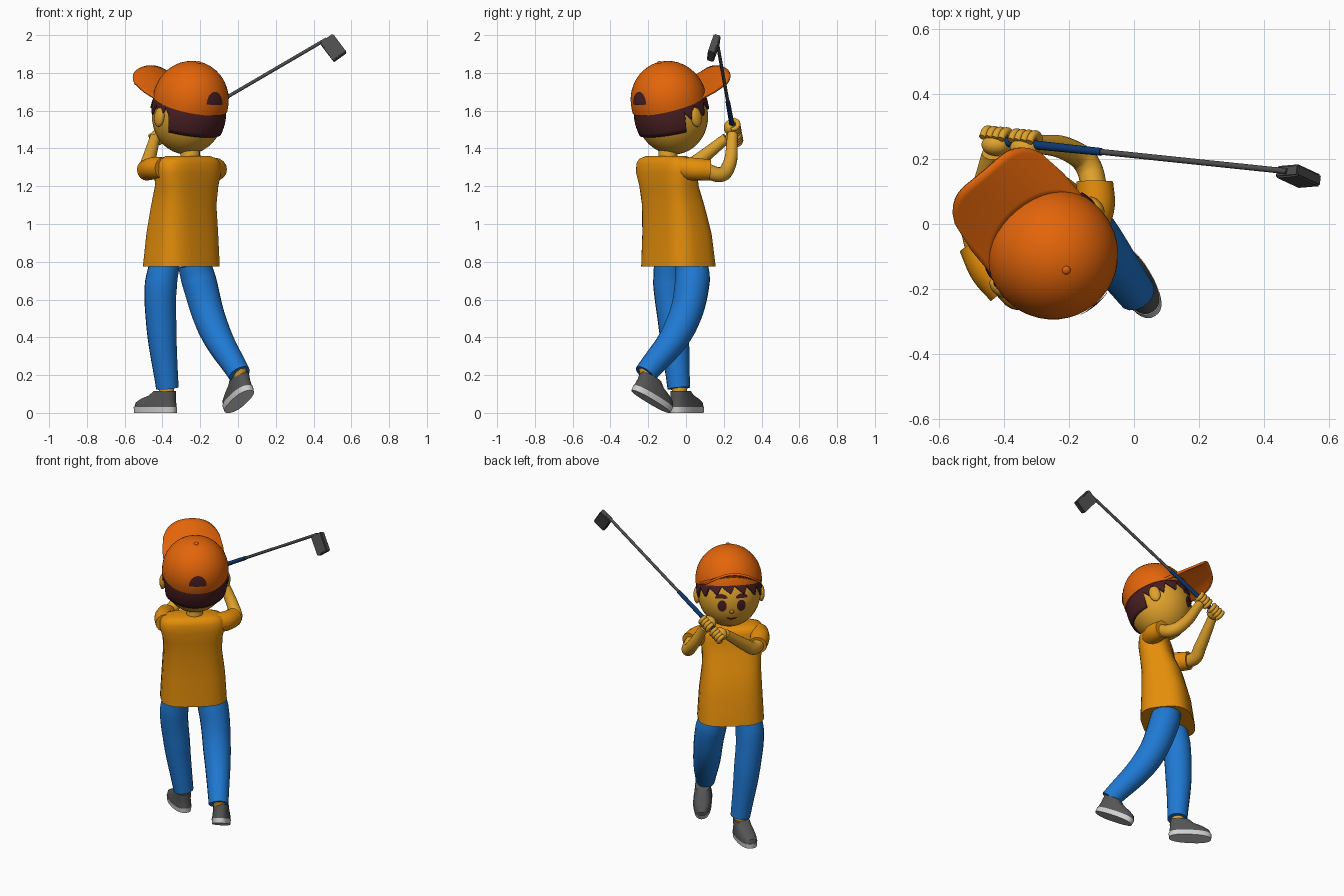
import bpy, bmesh
from math import sin, cos, pi, sqrt, radians, copysign
from mathutils import Vector, Matrix

if "Cube" in bpy.data.objects:
    bpy.data.objects.remove(bpy.data.objects["Cube"])


def material(name, *rgb):
    m = bpy.data.materials.new(name)
    m.use_nodes = True
    m.diffuse_color = (*rgb, 1)
    m.node_tree.nodes["Principled BSDF"].inputs["Base Color"].default_value = (*rgb, 1)
    return m


ORANGE = material("cap orange", .77, .13, .003)
SHIRT = material("shirt amber", .78, .27, .003)
SKIN = material("skin", .74, .36, .025)
DENIM = material("trouser blue", .014, .19, .65)
SHOE = material("shoe grey", .09, .09, .09)
SOLE = material("sole pale grey", .64, .64, .64)
HAIR = material("hair brown", .065, .013, .016)
METAL = material("club grey", .075, .075, .075)
GRIP = material("grip navy", .004, .04, .16)
NOSE = material("nose tan", .55, .18, .01)


def finish(ob, mat, angle=40):
    if not ob.data.materials:
        ob.data.materials.append(mat)
    bpy.ops.object.select_all(action='DESELECT')
    ob.select_set(True)
    bpy.context.view_layer.objects.active = ob
    bpy.ops.object.shade_smooth_by_angle(angle=radians(angle))
    return ob


def from_bmesh(name, bm, mat, matrix=Matrix(), angle=40):
    bmesh.ops.remove_doubles(bm, verts=bm.verts, dist=1e-5)
    bmesh.ops.recalc_face_normals(bm, faces=bm.faces)
    bm.transform(matrix)
    me = bpy.data.meshes.new(name)
    bm.to_mesh(me)
    bm.free()
    ob = bpy.data.objects.new(name, me)
    bpy.context.collection.objects.link(ob)
    return finish(ob, mat, angle)


def grid(rows, closed=True, caps=True):
    """Skin rows of points into a surface."""
    bm = bmesh.new()
    vs = [[bm.verts.new(p) for p in row] for row in rows]
    n = len(vs[0])
    for r, s in zip(vs, vs[1:]):
        for i in range(n if closed else n - 1):
            j = (i + 1) % n
            bm.faces.new((r[i], r[j], s[j], s[i]))
    if caps:
        bm.faces.new(vs[0])
        bm.faces.new(vs[-1])
    return bm


def loft(name, rings, mat, matrix=Matrix(), p=2.0, turn=0, seg=36):
    """Stack superellipse rings given as x, y, z, half width, half depth."""
    rows = []
    for x, y, z, a, b in rings:
        row = []
        for i in range(seg):
            c, s = cos(2 * pi * i / seg), sin(2 * pi * i / seg)
            v = Vector((copysign(abs(c) ** (2 / p), c) * a, copysign(abs(s) ** (2 / p), s) * b, 0))
            row.append(Matrix.Rotation(turn, 3, 'Z') @ v + Vector((x, y, z)))
        rows.append(row)
    return from_bmesh(name, grid(rows), mat, matrix)


def tube(name, points, radii, mat):
    """Smooth round limb through the points."""
    cu = bpy.data.curves.new(name, 'CURVE')
    cu.dimensions, cu.bevel_depth, cu.bevel_resolution = '3D', 1, 6
    cu.use_fill_caps, cu.resolution_u = True, 8
    sp = cu.splines.new('BEZIER')
    sp.bezier_points.add(len(points) - 1)
    for bp, co, r in zip(sp.bezier_points, points, radii):
        bp.co, bp.radius = co, r
        bp.handle_left_type = bp.handle_right_type = 'AUTO'
    cu.materials.append(mat)
    ob = bpy.data.objects.new(name, cu)
    bpy.context.collection.objects.link(ob)
    bpy.ops.object.select_all(action='DESELECT')
    ob.select_set(True)
    bpy.context.view_layer.objects.active = ob
    bpy.ops.object.convert(target='MESH')
    return finish(bpy.context.object, mat, 50)


def ball(name, loc, size, mat, matrix=Matrix()):
    bm = bmesh.new()
    bmesh.ops.create_uvsphere(bm, u_segments=32, v_segments=20, radius=1)
    return from_bmesh(name, bm, mat, matrix @ Matrix.Translation(loc) @ Matrix.Diagonal((*size, 1)))


FACING = radians(40)
HEAD = (Matrix.Translation((-.265, -.074, 1.58)) @ Matrix.Rotation(FACING, 4, 'Z')
        @ Matrix.Rotation(radians(14), 4, 'X'))
CAP = HEAD @ Matrix.Rotation(radians(4), 4, 'X')
HR, HZ = .191, .213


def decal(name, cx, cz, rx, rz, mat, matrix=HEAD, side=1, z0=0, r=HR, h=HZ, bend=0, arch=False):
    """Thin painted patch laid on an ellipsoid."""
    rows = []
    for k in range(5):
        row = []
        for i in range(28):
            t = 2 * pi * i / 28
            s = max(0, sin(t)) if arch else sin(t)
            u = k / 4 * cos(t)
            x, z = cx + rx * u, cz + rz * (k / 4 * s + bend * u * u)
            y = r * sqrt(max(0, 1 - (x / r) ** 2 - ((z - z0) / h) ** 2)) + .004
            row.append((x, side * y, z))
        rows.append(row)
    from_bmesh(name, grid(rows, caps=False), mat, matrix)


# Head, ears and face
ball("head", (0, 0, 0), (HR, HR, HZ), SKIN, HEAD)
for side, label in ((1, "right"), (-1, "left")):
    ball(label + "_ear", (side * .195, 0, -.015), (.02, .034, .052), SKIN, HEAD)
    decal(label + "_eye", side * .058, -.055, .027, .036, HAIR)
    decal(label + "_eyebrow", side * .062, .006, .037, .014, HAIR, bend=-.6)
ball("nose", (0, .184, -.09), (.014, .016, .011), NOSE, HEAD)
decal("mouth", 0, -.14, .034, .006, HAIR, bend=1.5)


# Hair shell: long at the nape, swept pointed fringe in front
def hairline(t):
    if sin(t) < -.35:
        return -.078
    phase = (t * 2.4) % 1
    lock = phase / .7 if phase < .7 else (1 - phase) / .3
    sides = cos(t) ** 2
    return .065 - .02 * sides - (.045 + .025 * sides) * lock


rows = []
for k in range(9):
    row = []
    for i in range(200):
        t = 2 * pi * i / 200
        z = .1 + (hairline(t) - .1) * k / 8
        r = HR * 1.03 * sqrt(1 - (z / (HZ * 1.04)) ** 2)
        row.append((r * cos(t), r * sin(t), z))
    rows.append(row)
hair = from_bmesh("hair", grid(rows, caps=False), HAIR, HEAD)
mod = hair.modifiers.new("thickness", 'SOLIDIFY')
mod.thickness, mod.offset = .01, 0

# Cap crown, button, back opening and arched brim
CR, CH, CZ = .201, .212, .076
crown = [(0, 0, .058, CR, CR)]
crown += [(0, 0, CZ + CH * sin(a), CR * cos(a), CR * cos(a)) for a in [pi / 2 * k / 12.2 for k in range(13)]]
loft("cap_crown", crown, ORANGE, CAP, seg=40)
ball("cap_button", (0, 0, CZ + CH), (.013, .013, .008), ORANGE, CAP)
decal("cap_back_opening", -.002, .118, .054, .066, HAIR, CAP, side=-1, z0=CZ, r=CR, h=CH, arch=True)
rows = []
for k in range(9):
    v = k / 8
    row = []
    for i in range(25):
        u = i / 12 - 1
        inner = sqrt(max(0, .19 ** 2 - (.183 * u) ** 2))
        outer = .18 + .19 * (1 - abs(u) ** 4) ** .5
        row.append((.183 * u, inner + (outer - inner) * v, .112 + .035 * v - u * u * (.05 + .025 * v)))
    rows.append(row)
brim = from_bmesh("cap_brim", grid(rows, closed=False, caps=False), ORANGE, CAP)
mod = brim.modifiers.new("thickness", 'SOLIDIFY')
mod.thickness, mod.offset = .014, 0

# Neck and shirt
tube("neck", [(-.25, -.1, 1.3), (-.255, -.09, 1.44)], [.052, .05], SKIN)
loft("shirt", [(-.30, -.04, .775, .2, .157), (-.295, -.048, .95, .19, .142), (-.287, -.068, 1.1, .177, .122),
               (-.272, -.09, 1.2, .18, .105), (-.266, -.102, 1.27, .195, .1), (-.265, -.105, 1.32, .192, .095),
               (-.265, -.105, 1.345, .175, .085), (-.264, -.105, 1.36, .13, .06)],
     SHIRT, p=3, turn=FACING)

# Arms: sleeve and bent forearm
tube("right_sleeve", [(-.15, -.02, 1.295), (-.12, .05, 1.29), (-.12, .13, 1.285)], [.06, .06, .056], SHIRT)
tube("left_sleeve", [(-.395, -.2, 1.295), (-.445, -.14, 1.295), (-.485, -.06, 1.285)], [.058, .06, .056], SHIRT)
tube("right_arm", [(-.12, .1, 1.285), (-.145, .185, 1.262), (-.19, .222, 1.298), (-.31, .248, 1.475)],
     [.04, .04, .037, .028], SKIN)
tube("left_arm", [(-.475, -.09, 1.285), (-.49, -.01, 1.285), (-.477, .05, 1.325), (-.44, .215, 1.455)],
     [.04, .04, .038, .028], SKIN)

# Club: grip, shaft and tilted block head
BUTT, TIP = Vector((-.45, .258, 1.443)), Vector((.47, .162, 1.98))
AXIS = (TIP - BUTT).normalized()
joint = BUTT.lerp(TIP, .38)
tube("club_grip", [BUTT, joint], [.015, .012], GRIP)
tube("club_shaft", [joint, TIP], [.009, .009], METAL)
down = Vector((.58, -.27, -.77)).normalized()
thick = Vector((.1, .95, -.25))
thick = (thick - down * thick.dot(down)).normalized()
across = down.cross(thick)
block = Matrix((across, thick, down)).transposed().to_4x4()
bm = bmesh.new()
bmesh.ops.create_cube(bm, size=1)
bmesh.ops.scale(bm, vec=(.085, .038, .124), verts=bm.verts)
bmesh.ops.bevel(bm, geom=bm.edges[:], offset=.005, segments=2, affect='EDGES')
from_bmesh("club_head", bm, METAL, Matrix.Translation((.505, .147, 1.932)) @ block, angle=60)

# Hands: palm with four fingers curled round the grip
side_dir = AXIS.cross(Vector((0, 0, 1))).normalized()
up_dir = side_dir.cross(AXIS)
for label, t in (("right", .125), ("left", .03)):
    p = BUTT.lerp(TIP, t)
    ball(label + "_palm", p + Vector((0, -.012, 0)), (.046, .034, .04), SKIN)
    for f in range(4):
        c = p + AXIS * (f - 1.5) * .022
        arc = [c + (up_dir * cos(a) - side_dir * sin(a)) * .032 for a in (.2, 1.2, 2.2, 3.2)]
        tube(f"{label}_finger_{f + 1}", arc, [.011, .013, .013, .01], SKIN)

# Trousers and ankles
tube("left_trouser_leg", [(-.388, -.09, .79), (-.408, -.088, .68), (-.405, -.065, .45), (-.374, -.038, .13)],
     [.08, .086, .08, .06], DENIM)
tube("right_trouser_leg", [(-.232, .03, .79), (-.207, .034, .7), (-.135, -.028, .46), (.008, -.215, .205)],
     [.088, .093, .084, .06], DENIM)
tube("left_ankle", [(-.374, -.038, .2), (-.38, -.034, .09)], [.04, .04], SKIN)
tube("right_ankle", [(.008, -.213, .24), (.01, -.197, .14)], [.038, .036], SKIN)

# Shoes: flat left foot, right foot up on its toe
for label, loc, heading, pitch in (("left", (-.437, .005, 0), 56, 0), ("right", (.006, -.186, .06), 31, -28)):
    m = (Matrix.Translation(loc) @ Matrix.Rotation(radians(heading), 4, 'Z')
         @ Matrix.Rotation(radians(pitch), 4, 'X'))
    loft(label + "_shoe_sole", [(0, 0, 0, .054, .128), (0, 0, .03, .057, .13)], SOLE, m, p=2.4)
    loft(label + "_shoe_upper", [(0, 0, .03, .055, .127), (0, -.003, .055, .053, .121), (0, -.02, .075, .05, .102),
                                 (0, -.045, .092, .048, .078), (0, -.06, .115, .046, .062)], SHOE, m, p=2.4)
